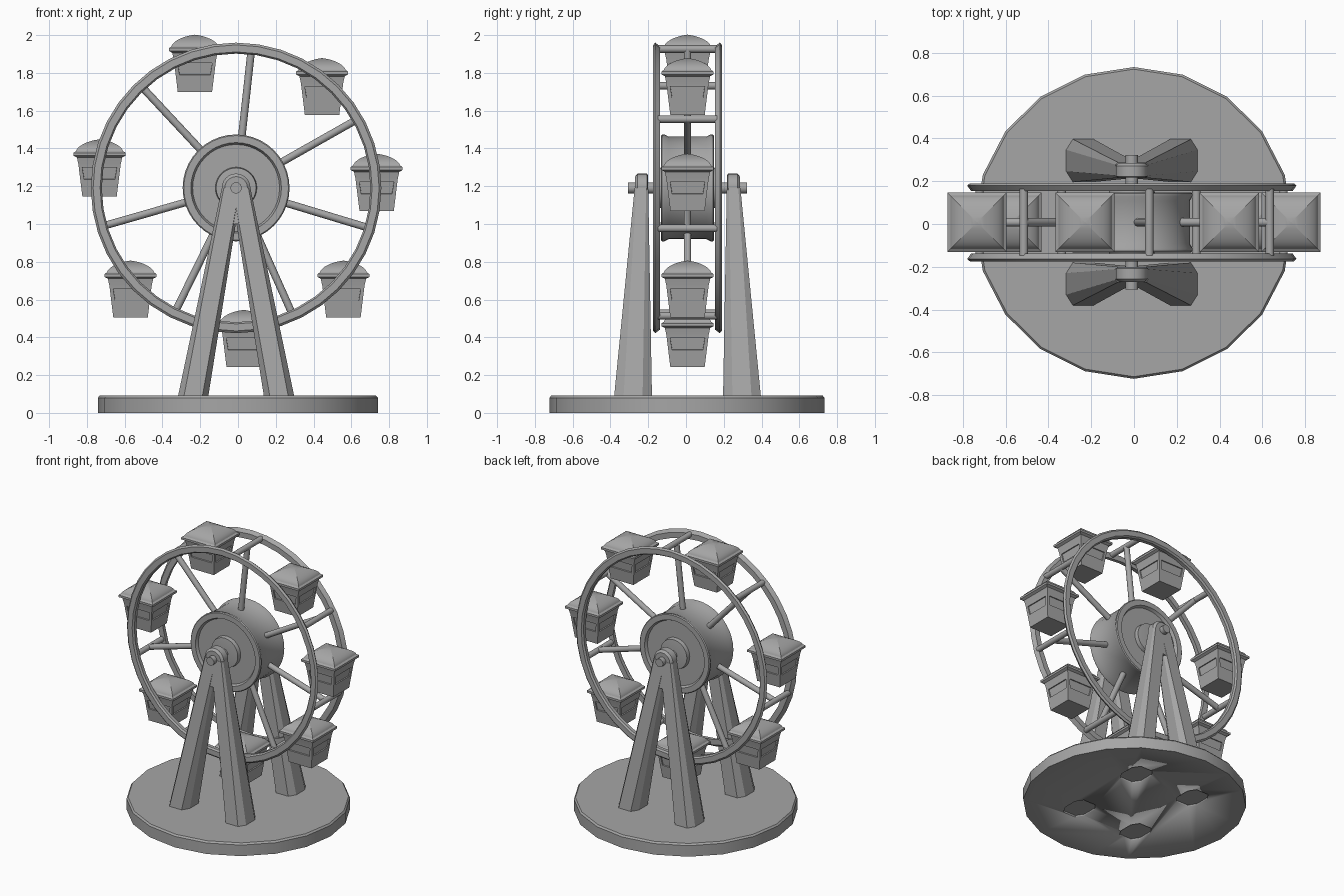
import bpy, bmesh, math
from mathutils import Vector, Matrix

if "Cube" in bpy.data.objects:
    bpy.data.objects.remove(bpy.data.objects["Cube"], do_unlink=True)

grey = bpy.data.materials.new("plain grey")
grey.use_nodes = True
COLOUR = (0.38, 0.38, 0.38, 1)
grey.diffuse_color = COLOUR
grey.node_tree.nodes["Principled BSDF"].inputs["Base Color"].default_value = COLOUR

CX, CY, CZ = -0.01, 0.008, 1.191       # wheel centre
RIM = 0.74                             # radius of the cross bars
SPOKE_ANGLES = (83.7, 133, 196, 243.8, 294, 343.2, 29.5)
CABINS = ((-0.228, 1.70), (0.445, 1.576), (-0.733, 1.146), (0.734, 1.07),
          (-0.569, 0.504), (0.558, 0.504), (0.03, 0.243))


def finish(name, bm, angle=30):
    bmesh.ops.recalc_face_normals(bm, faces=bm.faces)
    mesh = bpy.data.meshes.new(name)
    bm.to_mesh(mesh)
    bm.free()
    ob = bpy.data.objects.new(name, mesh)
    bpy.context.collection.objects.link(ob)
    mesh.materials.append(grey)
    bpy.ops.object.select_all(action='DESELECT')
    ob.select_set(True)
    bpy.context.view_layer.objects.active = ob
    bpy.ops.object.shade_smooth_by_angle(angle=math.radians(angle))
    return ob


def loft(bm, loops, closed=False):
    """Skin a list of equally long point loops."""
    rings = [[bm.verts.new(p) for p in loop] for loop in loops]
    pairs = list(zip(rings, rings[1:]))
    if closed:
        pairs.append((rings[-1], rings[0]))
    for a, b in pairs:
        for i in range(len(a)):
            j = (i + 1) % len(a)
            bm.faces.new((a[i], a[j], b[j], b[i]))
    if not closed:
        bm.faces.new(rings[0])
        bm.faces.new(rings[-1])


def wheel_loft(bm, profile, sides, closed=False):
    """Turn (radius, y) points around the wheel axis."""
    loft(bm, [[(CX + r * math.cos(t), CY + y, CZ + r * math.sin(t))
               for t in (math.tau * k / sides for k in range(sides))]
              for r, y in profile], closed)


def rod(name, a, b, radius):
    a, b = Vector(a), Vector(b)
    bm = bmesh.new()
    turn = (b - a).to_track_quat('Z', 'Y').to_matrix().to_4x4()
    bmesh.ops.create_cone(bm, cap_ends=True, segments=14, radius1=radius, radius2=radius,
                          depth=(b - a).length,
                          matrix=Matrix.Translation((a + b) / 2) @ turn)
    finish(name, bm)


def octagon(x, y, z, hx, hy, fx=0.6, fy=0.5):
    """Rectangle with cut corners."""
    return [(x + hx * u, y + hy * v, z) for u, v in
            ((1, -fy), (1, fy), (fx, 1), (-fx, 1), (-1, fy), (-1, -fy), (-fx, -1), (fx, -1))]


# Round base plate, with shallow leg-shaped sockets underneath
bm = bmesh.new()
loft(bm, [[(-0.001 + r * 1.018 * math.sin(t), 0.005 + r * math.cos(t), z)
           for t in (math.tau * k / 20 for k in range(20))]
          for r, z in ((0.728, 0), (0.728, 0.08), (0.718, 0.092))])
base = finish("base", bm)
bm = bmesh.new()
for sx in (-1, 1):
    for sy in (-1, 1):
        loft(bm, [octagon(CX + sx * 0.24, CY + sy * 0.291, z, 0.084, 0.104)
                  for z in (-0.02, 0.012)])
cutter = finish("socket_cutter", bm)
cutter.hide_render = True
cutter.hide_set(True)
sockets = base.modifiers.new("sockets", 'BOOLEAN')
sockets.operation = 'DIFFERENCE'
sockets.object = cutter
bpy.context.view_layer.objects.active = base
bpy.ops.object.modifier_apply(modifier=sockets.name)
bpy.data.objects.remove(cutter, do_unlink=True)

# A-frame supports: two tapered legs, a web in the fork and a round head on each side
for side, label in ((-1, "front"), (1, "back")):
    for s, hand in ((-1, "right"), (1, "left")):
        bm = bmesh.new()
        loft(bm, [octagon(CX + s * 0.24, CY + side * 0.291, 0.02, 0.082, 0.104),
                  octagon(CX + s * 0.0235, CY + side * 0.244, CZ, 0.052, 0.036, 0.8, 0.7)])
        finish(f"{label}_{hand}_leg", bm, 20)
    bm = bmesh.new()
    loft(bm, [octagon(CX, CY + side * 0.252, 1.0, 0.045, 0.045, 0.95, 0.95),
              octagon(CX, CY + side * 0.244, CZ, 0.05, 0.036, 0.95, 0.95)])
    finish(f"{label}_fork_web", bm, 20)
    bm = bmesh.new()
    wheel_loft(bm, [(r, side * y) for r, y in
                    ((0.065, 0.209), (0.076, 0.215), (0.076, 0.264), (0.06, 0.278))], 24)
    finish(f"{label}_bearing_head", bm)

# Axle and hub drum
rod("axle", (CX, CY - 0.314, CZ), (CX, CY + 0.314, CZ), 0.03)
half = [(0.271, 0.1), (0.283, 0.122), (0.283, 0.134), (0.277, 0.14), (0.24, 0.14),
        (0.23, 0.12), (0.11, 0.12), (0.106, 0.148), (0.06, 0.153)]
bm = bmesh.new()
wheel_loft(bm, [(r, -y) for r, y in reversed(half)] + half, 40)
finish("hub", bm)

# Twin rims with a bevelled outer edge
for side, label in ((-1, "front"), (1, "back")):
    bm = bmesh.new()
    wheel_loft(bm, [(r, side * y) for r, y in
                    ((0.769, 0.171), (0.757, 0.182), (0.72, 0.182), (0.711, 0.17),
                     (0.711, 0.145), (0.75, 0.145))], 40, closed=True)
    finish(f"{label}_rim", bm)

# Spokes and the bars joining the rims
for k, deg in enumerate(SPOKE_ANGLES, 1):
    t = math.radians(deg)
    x, z = math.cos(t), math.sin(t)
    rod(f"spoke_{k}", (CX + 0.24 * x, CY, CZ + 0.24 * z),
        (CX + RIM * x, CY, CZ + RIM * z), 0.02)
    rod(f"cross_bar_{k}", (CX + RIM * x, CY - 0.155, CZ + RIM * z),
        (CX + RIM * x, CY + 0.155, CZ + RIM * z), 0.02)


def square(x, z, h):
    return [(x + h * u, CY + h * v, z) for u, v in ((1, -1), (1, 1), (-1, 1), (-1, -1))]


# Brim, then a rounded square dome with a slight peak
roof = [(0.118, 0.205), (0.138, 0.216), (0.138, 0.231)]
for k in range(1, 13):
    a = math.radians(7.5 * k)
    roof.append((max(0.126 * math.cos(a), 0.001),
                 0.232 + 0.056 * math.sin(a) + 0.014 * (1 - math.cos(a))))

# Hanging cabins: flared tub with a small sunk slot in each wall, under the roof
for k, (x, z) in enumerate(CABINS, 1):
    bm = bmesh.new()
    loft(bm, [square(x, z + dz, h) for h, dz in
              ((0.091, 0), (0.112, 0.17), (0.121, 0.21))])
    bmesh.ops.bisect_plane(bm, geom=bm.verts[:] + bm.edges[:] + bm.faces[:],
                           plane_co=(0, 0, z + 0.07), plane_no=(0, 0, 1))
    bm.normal_update()
    strips = [f for f in bm.faces if abs(f.normal.z) < 0.5
              and 0.09 < f.calc_center_median().z - z < 0.15]
    bmesh.ops.inset_individual(bm, faces=strips, thickness=0.027, depth=0)
    bmesh.ops.inset_individual(bm, faces=strips, thickness=0.001, depth=-0.008)
    finish(f"cabin_{k}_tub", bm)

    bm = bmesh.new()
    loft(bm, [square(x, z + dz, h) for h, dz in roof])
    finish(f"cabin_{k}_roof", bm, 15)
